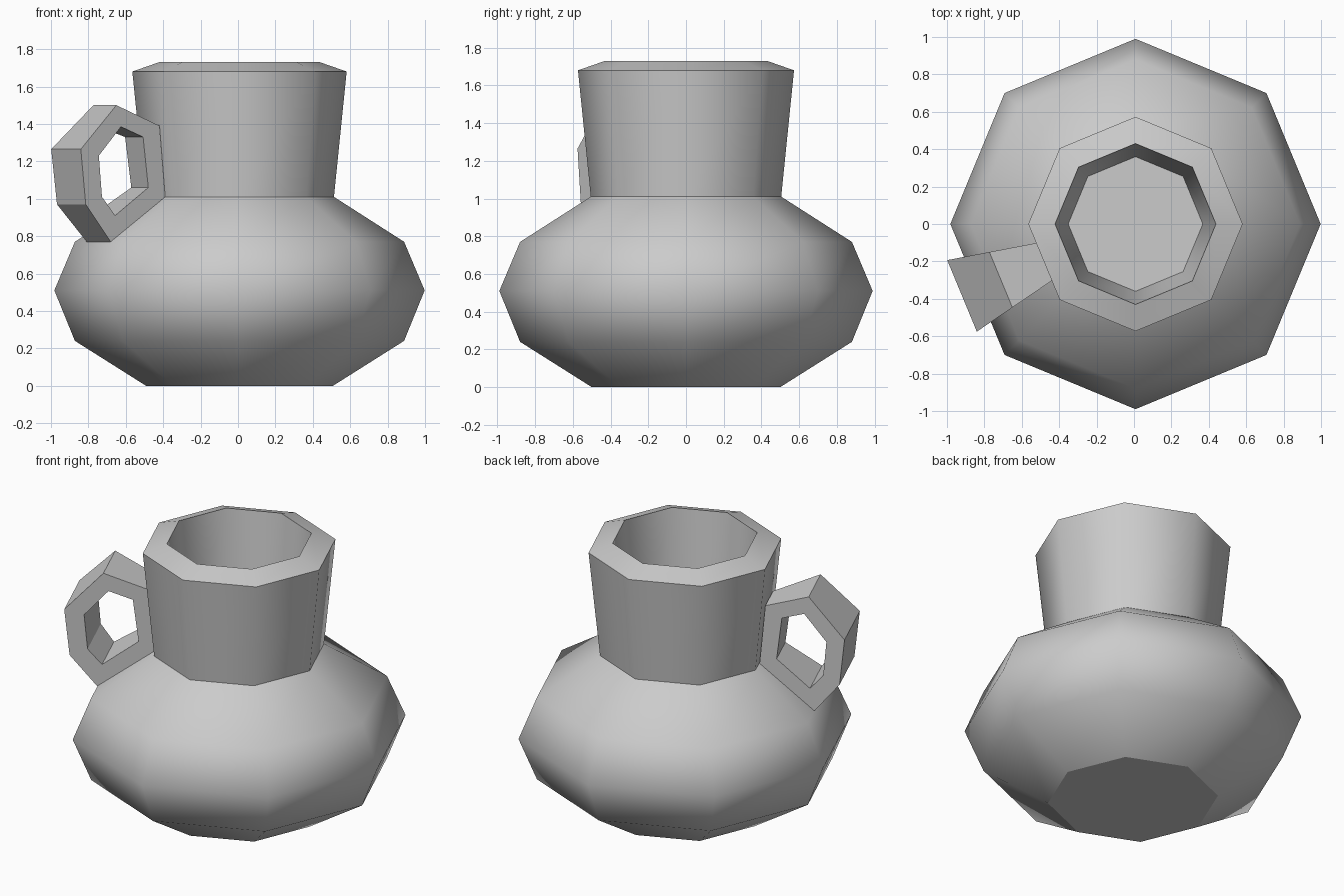
import bpy, bmesh
from math import cos, sin, pi, radians

if "Cube" in bpy.data.objects:
    bpy.data.objects.remove(bpy.data.objects["Cube"])

CX = 0.008   # body axis offset, since the handle sticks out to the left
SIDES = 8


def finish(name, bm, angle):
    bmesh.ops.recalc_face_normals(bm, faces=bm.faces)
    me = bpy.data.meshes.new(name)
    bm.to_mesh(me)
    bm.free()
    ob = bpy.data.objects.new(name, me)
    bpy.context.collection.objects.link(ob)
    ob.location.x = CX
    if angle:
        bpy.context.view_layer.objects.active = ob
        ob.select_set(True)
        bpy.ops.object.shade_smooth_by_angle(angle=radians(angle))
        ob.select_set(False)
        for p in me.polygons:          # keep base and floor flat
            if len(p.vertices) == SIDES:
                p.use_smooth = False
    return ob


def bridge(bm, a, b):
    n = len(a)
    for i in range(n):
        j = (i + 1) % n
        bm.faces.new((a[i], a[j], b[j], b[i]))


# Jug: octagonal belly, flared neck, bevelled rim and hollow mouth
profile = [(0.50, 0), (0.88, 0.24), (0.99, 0.51), (0.88, 0.77), (0.505, 1.01),
           (0.573, 1.68), (0.43, 1.73), (0.36, 1.01)]
bm = bmesh.new()
rings = [[bm.verts.new((r * cos(2 * pi * k / SIDES), r * sin(2 * pi * k / SIDES), z))
          for k in range(SIDES)] for r, z in profile]
for a, b in zip(rings, rings[1:]):
    bridge(bm, a, b)
bm.faces.new(rings[0])
bm.faces.new(rings[-1])
finish("jug_body", bm, 50)

# Handle: six-sided ring whose width grows with distance from the jug axis
outer = [(1.004, 1.265), (0.779, 1.50), (0.506, 1.39), (0.47, 1.01), (0.815, 0.77), (0.973, 0.97)]
inner = [(0.89, 1.23), (0.75, 1.385), (0.61, 1.33), (0.577, 1.06), (0.787, 0.91), (0.87, 1.01)]
bm = bmesh.new()
SPREAD = 0.206


def handle_loop(points, side):
    return [bm.verts.new((r, side * SPREAD * r, z)) for r, z in points]


loops = [handle_loop(outer, -1), handle_loop(outer, 1), handle_loop(inner, 1), handle_loop(inner, -1)]
for i in range(4):
    bridge(bm, loops[i], loops[(i + 1) % 4])
handle = finish("handle", bm, 0)
handle.rotation_euler.z = radians(202.5)
